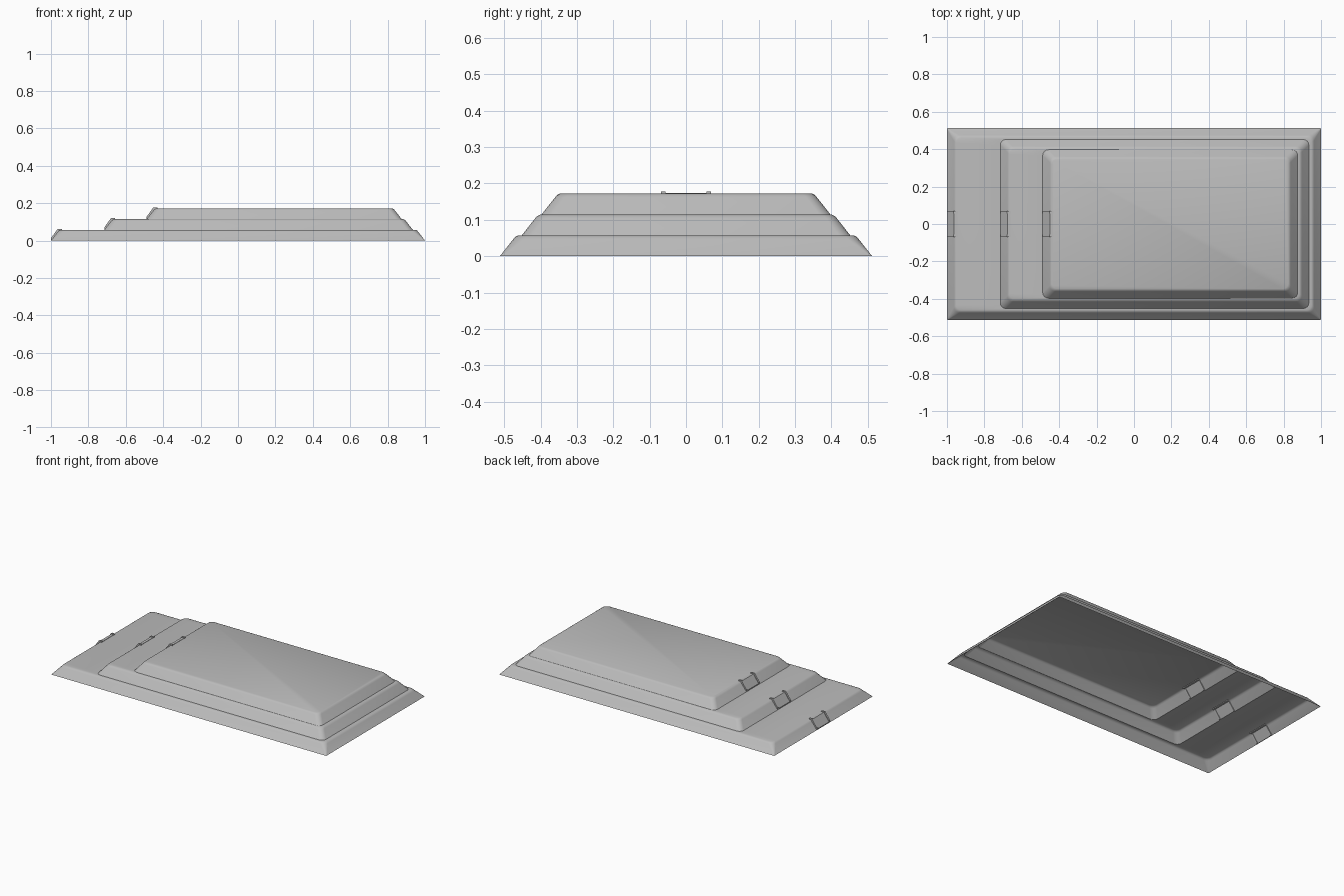
import bpy
import bmesh
import math

if "Cube" in bpy.data.objects:
    bpy.data.objects.remove(bpy.data.objects["Cube"])

grey = bpy.data.materials.new("light_grey")
grey.diffuse_color = (0.5, 0.5, 0.5, 1)
grey.use_nodes = True
grey.node_tree.nodes["Principled BSDF"].inputs["Base Color"].default_value = grey.diffuse_color

# Each tier: left x, right x, half depth, base height, base corner radius
TIERS = [(-1.0, 1.0, 0.512, 0.0, 0.004),
         (-0.715, 0.935, 0.452, 0.057, 0.03),
         (-0.488, 0.875, 0.397, 0.115, 0.03)]
# Sloped wall with a rounded shoulder: inset, rise
WALL = [(0, 0), (0.037, 0.047), (0.042, 0.053), (0.05, 0.057)]


def rounded_loop(bm, x0, x1, y, z, r, steps=4):
    """Counter-clockwise ring of vertices around a rounded rectangle."""
    ring = []
    corners = [(x1 - r, y - r, 0), (x0 + r, y - r, 90),
               (x0 + r, r - y, 180), (x1 - r, r - y, 270)]
    for cx, cy, start in corners:
        for i in range(steps + 1):
            a = math.radians(start + 90 * i / steps)
            ring.append(bm.verts.new((cx + r * math.cos(a), cy + r * math.sin(a), z)))
    return ring


def finish(name, bm):
    mesh = bpy.data.meshes.new(name)
    bm.to_mesh(mesh)
    bm.free()
    mesh.materials.append(grey)
    obj = bpy.data.objects.new(name, mesh)
    bpy.context.collection.objects.link(obj)
    return obj


# Stepped shell, open underneath: skin all rings, then cap the top
bm = bmesh.new()
rings = []
for x0, x1, y, z, r in TIERS:
    for inset, rise in WALL:
        radius = r if inset == 0 else 0.03
        rings.append(rounded_loop(bm, x0 + inset, x1 - inset, y - inset, z + rise, radius))
for low, high in zip(rings, rings[1:]):
    n = len(low)
    for i in range(n):
        j = (i + 1) % n
        bm.faces.new((low[i], low[j], high[j], high[i]))
bm.faces.new(rings[-1])
shell = finish("stepped_shell", bm)
bpy.context.view_layer.objects.active = shell
shell.select_set(True)
bpy.ops.object.shade_smooth_by_angle(angle=math.radians(35))


def extrude_profile(name, points, y0, y1):
    """Solid made from an x-z outline pulled along y."""
    bm = bmesh.new()
    a = [bm.verts.new((x, y0, z)) for x, z in points]
    b = [bm.verts.new((x, y1, z)) for x, z in points]
    bm.faces.new(a)
    bm.faces.new(b[::-1])
    for i in range(len(a)):
        j = (i + 1) % len(a)
        bm.faces.new((a[j], a[i], b[i], b[j]))
    bmesh.ops.recalc_face_normals(bm, faces=bm.faces)
    return finish(name, bm)


# Clip on the left edge of every tier: two side ribs and a lower panel
RIB = [(0, 0), (0, 0.013), (0.036, 0.063), (0.058, 0.063),
       (0.058, 0.051), (0.046, 0.051), (0.008, 0)]
PANEL = [(0.0, 0), (0.0, 0.006), (0.038, 0.059), (0.056, 0.059),
         (0.056, 0.053), (0.044, 0.053), (0.004, 0)]
for k, (x0, _, _, z0, _) in enumerate(TIERS, 1):
    rib = [(x0 + x, z0 + z) for x, z in RIB]
    panel = [(x0 + x, z0 + z) for x, z in PANEL]
    extrude_profile(f"clip_panel_{k}", panel, -0.058, 0.058)
    for side, label in ((-1, "front"), (1, "back")):
        extrude_profile(f"clip_rib_{label}_{k}", rib,
                        *sorted((side * 0.057, side * 0.069)))
